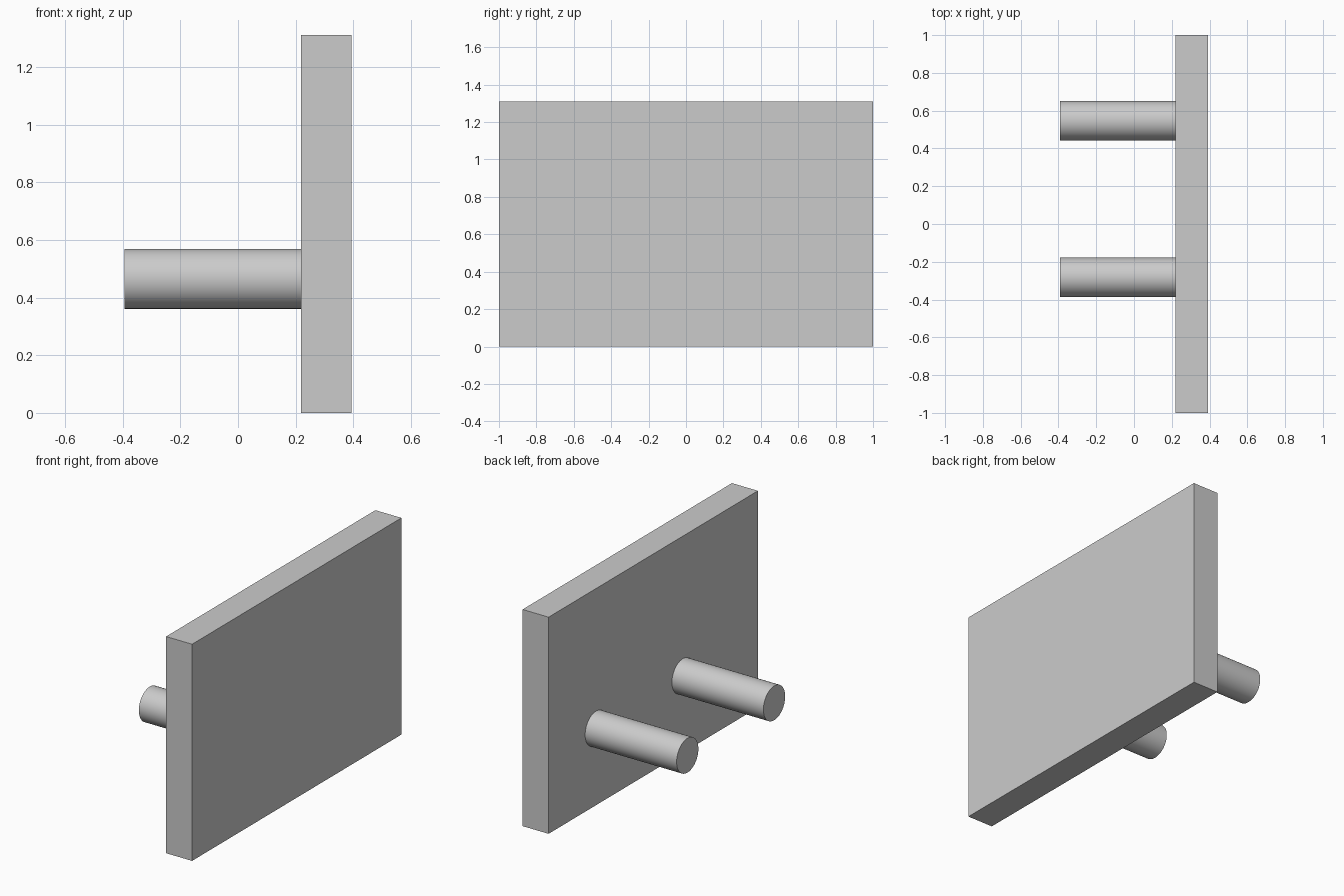
import bpy
import math

cube = bpy.data.objects.get("Cube")
if cube:
    bpy.data.objects.remove(cube, do_unlink=True)

grey = bpy.data.materials.new("plain grey")
grey.use_nodes = True
colour = (0.6, 0.6, 0.6, 1)
grey.diffuse_color = colour
grey.node_tree.nodes["Principled BSDF"].inputs["Base Color"].default_value = colour

PANEL_BACK, PANEL_FRONT = 0.219, 0.393
HEIGHT = 1.31
PEG_TIP = -0.393
PEG_RADIUS = 0.104


def finish(name):
    obj = bpy.context.object
    obj.name = name
    obj.data.materials.append(grey)
    return obj


# Upright rectangular panel
bpy.ops.mesh.primitive_cube_add(
    size=1, location=((PANEL_BACK + PANEL_FRONT) / 2, 0, HEIGHT / 2))
panel = finish("panel")
panel.scale = (PANEL_FRONT - PANEL_BACK, 2, HEIGHT)
bpy.ops.object.transform_apply(location=False, rotation=False, scale=True)

# Two round pegs standing out from the panel
for name, y in (("rear_peg", 0.547), ("front_peg", -0.282)):
    bpy.ops.mesh.primitive_cylinder_add(
        vertices=64, radius=PEG_RADIUS, depth=PANEL_BACK - PEG_TIP,
        location=((PANEL_BACK + PEG_TIP) / 2, y, 0.465),
        rotation=(0, math.pi / 2, 0))
    finish(name)
    bpy.ops.object.shade_smooth_by_angle(angle=math.radians(30))
